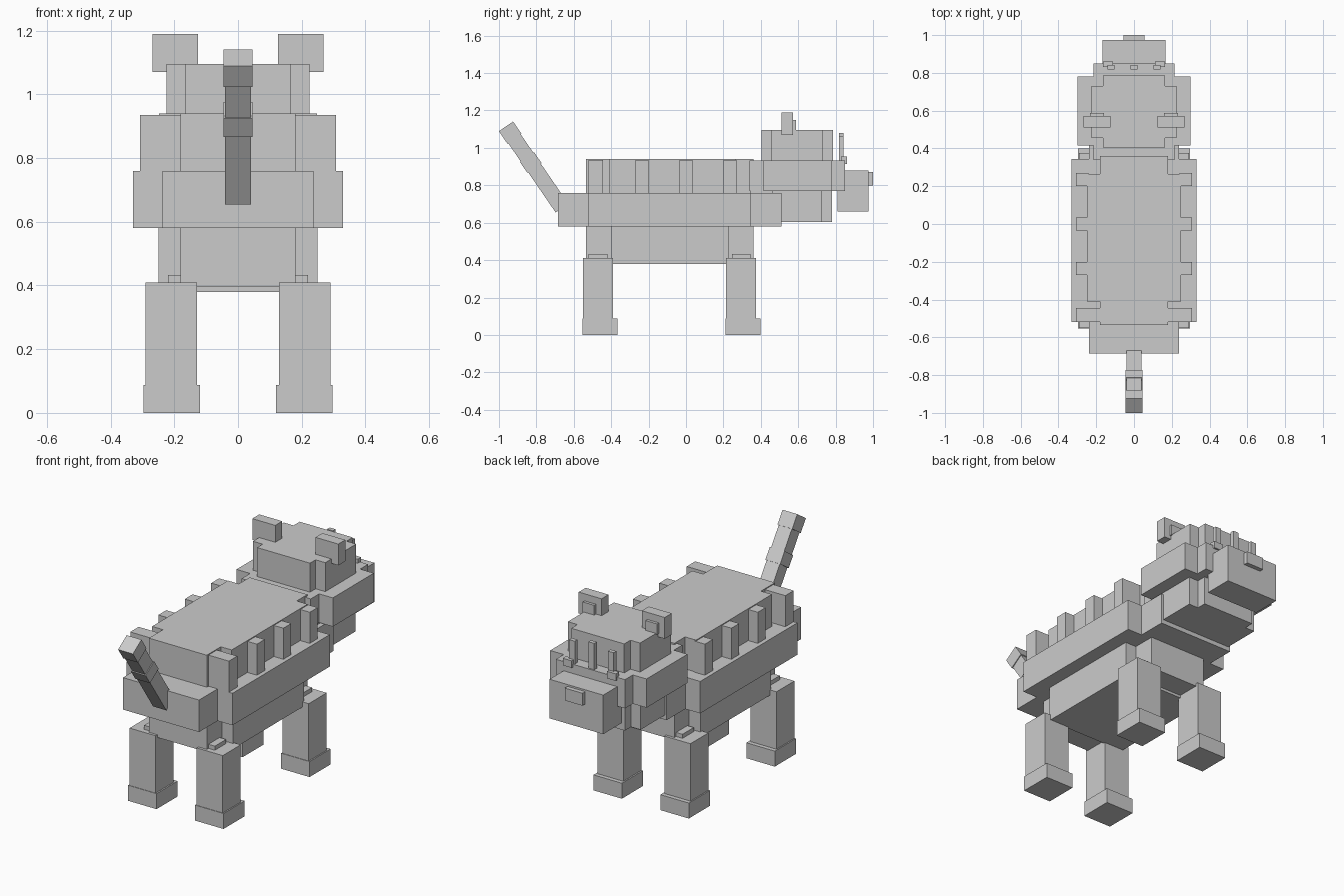
import bpy
from mathutils import Vector, Matrix

cube = bpy.data.objects.get("Cube")
if cube:
    bpy.data.objects.remove(cube, do_unlink=True)

grey = bpy.data.materials.new("plain grey")
grey.use_nodes = True
COLOUR = (0.6, 0.6, 0.6, 1)
grey.diffuse_color = COLOUR
grey.node_tree.nodes["Principled BSDF"].inputs["Base Color"].default_value = COLOUR


def box(name, xs, ys, zs):
    """Block spanning the given (low, high) ranges."""
    spans = (xs, ys, zs)
    centre = [(a + b) / 2 for a, b in spans]
    bpy.ops.mesh.primitive_cube_add(size=1, location=centre)
    ob = bpy.context.object
    ob.name = name
    ob.scale = [b - a for a, b in spans]
    bpy.ops.object.transform_apply(location=False, rotation=False, scale=True)
    ob.data.materials.append(grey)
    return ob


def mid(name, half, ys, zs):
    """Block centred across the model."""
    return box(name, (-half, half), ys, zs)


def pair(name, xs, ys, zs):
    """Block on the left and its mirror on the right."""
    box("left_" + name, xs, ys, zs)
    box("right_" + name, (-xs[1], -xs[0]), ys, zs)


# Body: belly, wide waist band and back
mid("belly_core", 0.18, (-0.535, 0.36), (0.395, 0.58))
mid("belly_wide", 0.25, (-0.40, 0.23), (0.38, 0.58))
mid("waist_band", 0.33, (-0.52, 0.345), (0.58, 0.76))
mid("rump", 0.237, (-0.685, -0.52), (0.58, 0.76))
mid("chest", 0.237, (0.345, 0.51), (0.58, 0.76))
mid("back_core", 0.18, (-0.535, 0.36), (0.76, 0.94))
mid("back_wide", 0.248, (-0.41, 0.265), (0.76, 0.94))

# Raised stripes down the flanks
pair("rear_flank_stripe", (0.18, 0.307), (-0.52, -0.445), (0.76, 0.935))
for i, y in enumerate((-0.235, 0.0, 0.235)):
    pair(f"flank_stripe_{i + 1}", (0.24, 0.307), (y - 0.035, y + 0.035), (0.76, 0.935))

# Legs with feet and small hip caps
for name, y in (("rear", -0.55), ("front", 0.215)):
    pair(name + "_leg", (0.128, 0.29), (y, y + 0.16), (0.08, 0.41))
    pair(name + "_foot", (0.12, 0.297), (y - 0.003, y + 0.184), (0, 0.087))
    pair(name + "_hip_cap", (0.13, 0.22), (y + 0.03, y + 0.13), (0.41, 0.433))

# Head: jaw, cheeks and crown
mid("neck", 0.21, (0.345, 0.67), (0.725, 0.775))
mid("jaw_wide", 0.225, (0.46, 0.725), (0.605, 0.77))
mid("jaw_core", 0.165, (0.42, 0.78), (0.605, 0.77))
mid("cheeks_core", 0.215, (0.34, 0.85), (0.77, 0.932))
mid("cheeks_wide", 0.30, (0.415, 0.78), (0.77, 0.932))
mid("crown_core", 0.165, (0.405, 0.785), (0.932, 1.095))
mid("crown_wide", 0.225, (0.455, 0.73), (0.932, 1.095))

# Muzzle and nose
mid("muzzle", 0.167, (0.81, 0.975), (0.66, 0.88))
mid("nose", 0.055, (0.97, 1.0), (0.80, 0.87))

# Ears with inner pads
pair("ear", (0.125, 0.268), (0.51, 0.572), (1.07, 1.19))
pair("inner_ear", (0.16, 0.232), (0.572, 0.588), (1.09, 1.15))

# Brow stripes and eyes
mid("brow_stripe", 0.018, (0.818, 0.842), (0.93, 1.08))
pair("brow_stripe", (0.103, 0.139), (0.818, 0.842), (0.93, 1.06))
pair("eye", (0.11, 0.165), (0.83, 0.86), (0.915, 0.955))

# Tail: segments strung along a tilted axis, from tip to base
tip = Vector((0, -0.9625, 1.115))
down = Vector((0, 0.565, -0.825)).normalized()
tilt = Vector((0, 0, -1)).rotation_difference(down).to_matrix().to_4x4()
segments = (("tail_tip", 0.046, 0, 0.08), ("tail_upper", 0.041, 0.08, 0.20),
            ("tail_ring", 0.046, 0.20, 0.27), ("tail_base", 0.041, 0.27, 0.53))
for name, half, start, end in segments:
    ob = mid(name, half, (-half, half), ((start - end) / 2, (end - start) / 2))
    ob.matrix_world = Matrix.Translation(tip + down * (start + end) / 2) @ tilt
